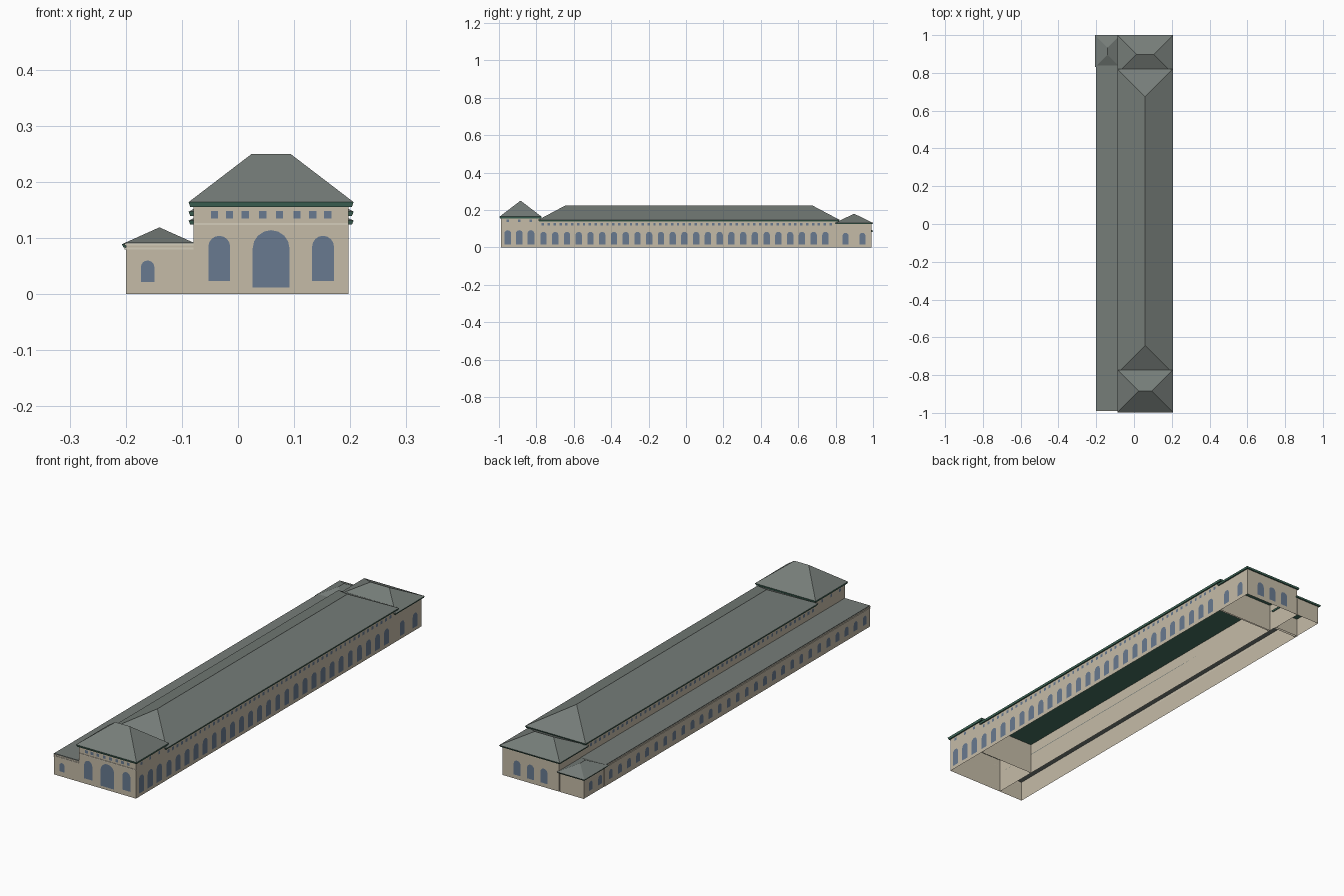
import bpy, math

cube = bpy.data.objects.get("Cube")
if cube:
    bpy.data.objects.remove(cube, do_unlink=True)


def material(name, rgb):
    m = bpy.data.materials.new(name)
    m.use_nodes = True
    colour = (*rgb, 1)
    m.diffuse_color = colour
    m.node_tree.nodes["Principled BSDF"].inputs["Base Color"].default_value = colour
    return m


STONE = material("sandstone", (0.56, 0.50, 0.39))
TRIM = material("pale stone", (0.66, 0.61, 0.50))
SLATE = material("grey slate", (0.18, 0.205, 0.19))
COPPER = material("green copper", (0.06, 0.16, 0.115))
GLASS = material("blue glass", (0.14, 0.195, 0.28))


def build(name, verts, faces, mat):
    mesh = bpy.data.meshes.new(name)
    mesh.from_pydata(verts, [], faces)
    mesh.materials.append(mat)
    mesh.update()
    ob = bpy.data.objects.new(name, mesh)
    bpy.context.collection.objects.link(ob)
    return ob


SIDES = [(0, 1, 5, 4), (1, 2, 6, 5), (2, 3, 7, 6), (3, 0, 4, 7)]
CAPS = [(3, 2, 1, 0), (4, 5, 6, 7)]


def ring(rect, z, grow=0):
    x0, x1, y0, y1 = rect
    x0, y0, x1, y1 = x0 - grow, y0 - grow, x1 + grow, y1 + grow
    return [(x0, y0, z), (x1, y0, z), (x1, y1, z), (x0, y1, z)]


def walls(name, rect, top):
    return build(name, ring(rect, 0) + ring(rect, top), SIDES, STONE)


def slab(name, rect, z0, z1, mat, flare=0):
    return build(name, ring(rect, z0) + ring(rect, z1, flare), SIDES + CAPS, mat)


def hip_roof(name, rect, z0, z1):
    """Hipped roof with equal pitches and its ridge along the longer side."""
    x0, x1, y0, y1 = rect
    w, d = x1 - x0, y1 - y0
    inset = min(w, d) / 2
    base = ring(rect, z0)
    if w > d:
        ridge = [(x0 + inset, y0 + inset, z1), (x1 - inset, y0 + inset, z1)]
        faces = [(0, 1, 5, 4), (1, 2, 5), (2, 3, 4, 5), (3, 0, 4)]
    else:
        ridge = [(x0 + inset, y0 + inset, z1), (x0 + inset, y1 - inset, z1)]
        faces = [(0, 1, 4), (1, 2, 5, 4), (2, 3, 5), (3, 0, 4, 5)]
    build(name, base + ridge, faces + [(3, 2, 1, 0)], SLATE)


def arch(c, w, z0, z1):
    """Round-headed opening outline, counter-clockwise."""
    r = w / 2
    head = [(c + r * math.cos(a), z1 - r + r * math.sin(a))
            for a in (math.pi * i / 8 for i in range(9))]
    return [(c - r, z0), (c + r, z0)] + head


def square(c, w, z0, z1):
    r = w / 2
    return [(c - r, z0), (c + r, z0), (c + r, z1), (c - r, z1)]


def panes(name, side, plane, outlines):
    """Flat glass panes just outside a wall; side is front, back, left or right."""
    gap = 0.0015
    place = {
        "front": lambda u, z: (u, plane - gap, z),
        "back": lambda u, z: (u, plane + gap, z),
        "left": lambda u, z: (plane + gap, u, z),
        "right": lambda u, z: (plane - gap, u, z),
    }[side]
    verts, faces = [], []
    for outline in outlines:
        n = len(verts)
        verts += [place(u, z) for u, z in outline]
        loop = list(range(n, n + len(outline)))
        faces.append(loop if side in ("front", "left") else loop[::-1])
    build(name, verts, faces, GLASS)


def spread(start, step, count):
    return [start + step * i for i in range(count)]


# Main blocks: walls, flared copper eave and hipped slate roof
X0, X1 = -0.079, 0.197
FRONT, BACK, WEST = -0.988, 0.991, -0.2
blocks = [
    ("front_pavilion", (X0, X1, FRONT, -0.781), 0.155, 0.009, 0.25),
    ("hall", (X0, X1, -0.781, 0.812), 0.139, 0.008, 0.225),
    ("back_pavilion", (X0, X1, 0.806, BACK), 0.124, 0.007, 0.18),
    ("corner_pavilion", (WEST + 0.002, -0.082, 0.839, BACK), 0.083, 0.006, 0.119),
]
for name, rect, top, eave, peak in blocks:
    walls(name + "_walls", rect, top)
    x0, x1, y0, y1 = rect
    lip = 0.009
    slab(name + "_eave", (x0 - 0.006, x1 + 0.006, y0 - 0.006, y1 + 0.006),
         top, top + eave, COPPER, 0.003)
    hip_roof(name + "_roof", (x0 - lip, x1 + lip, y0 - lip, y1 + lip),
             top + eave, peak)

# Low side wing with flat roof and pale cornice
wing = (WEST, X0, FRONT, 0.85)
walls("wing_walls", wing, 0.09)
slab("wing_roof", (WEST, X0, FRONT, 0.84), 0.09, 0.093, SLATE)
for i, z in enumerate((0.08, 0.087)):
    slab(f"wing_front_course_{i}", (WEST, X0, FRONT - 0.002, FRONT), z, z + 0.003, TRIM)
    slab(f"wing_side_course_{i}", (WEST - 0.002, WEST, FRONT - 0.002, 0.84),
         z, z + 0.003, TRIM)

# String course around the front pavilion
slab("front_course", (X0, X1, FRONT - 0.002, FRONT), 0.123, 0.127, TRIM)

# Front windows
middle = 0.059
panes("front_arches", "front", FRONT,
      [arch(middle + s * 0.0925, 0.039, 0.023, 0.104) for s in (-1, 1)]
      + [arch(middle, 0.066, 0.012, 0.114), arch(-0.161, 0.024, 0.022, 0.06)])
panes("front_attic_windows", "front", FRONT,
      [square(middle + s * u, 0.013, 0.135, 0.148)
       for s in (-1, 1) for u in (0.015, 0.046, 0.074, 0.101)])

# Long left side: arches at ground level, small windows under the eaves
pavilion_y = spread(-0.953, 0.062, 3)
panes("left_pavilion_arches", "left", X1,
      [arch(y, 0.036, 0.015, 0.092) for y in pavilion_y])
panes("left_hall_arches", "left", X1,
      [arch(y, 0.034, 0.015, 0.083) for y in spread(-0.762, 0.0628, 25)])
panes("left_back_arches", "left", X1,
      [arch(y, 0.032, 0.015, 0.078) for y in (0.853, 0.943)])
for side, plane in (("left", X1), ("right", X0)):
    panes(side + "_attic_windows", side, plane,
          [square(y, 0.013, 0.135, 0.148) for y in pavilion_y])
    panes(side + "_clerestory", side, plane,
          [square(y, 0.013, 0.117, 0.131) for y in spread(-0.765, 0.0314, 50)])

# Wing windows and back windows
panes("wing_windows", "right", WEST,
      [arch(y, 0.026, 0.022, 0.062) for y in spread(-0.95, 0.0628, 29)])
panes("corner_windows", "right", WEST + 0.002,
      [arch(y, 0.026, 0.022, 0.062) for y in (0.88, 0.945)])
panes("back_arches", "back", BACK,
      [arch(middle + u, 0.034, 0.018, 0.082) for u in (-0.065, 0, 0.065)])
